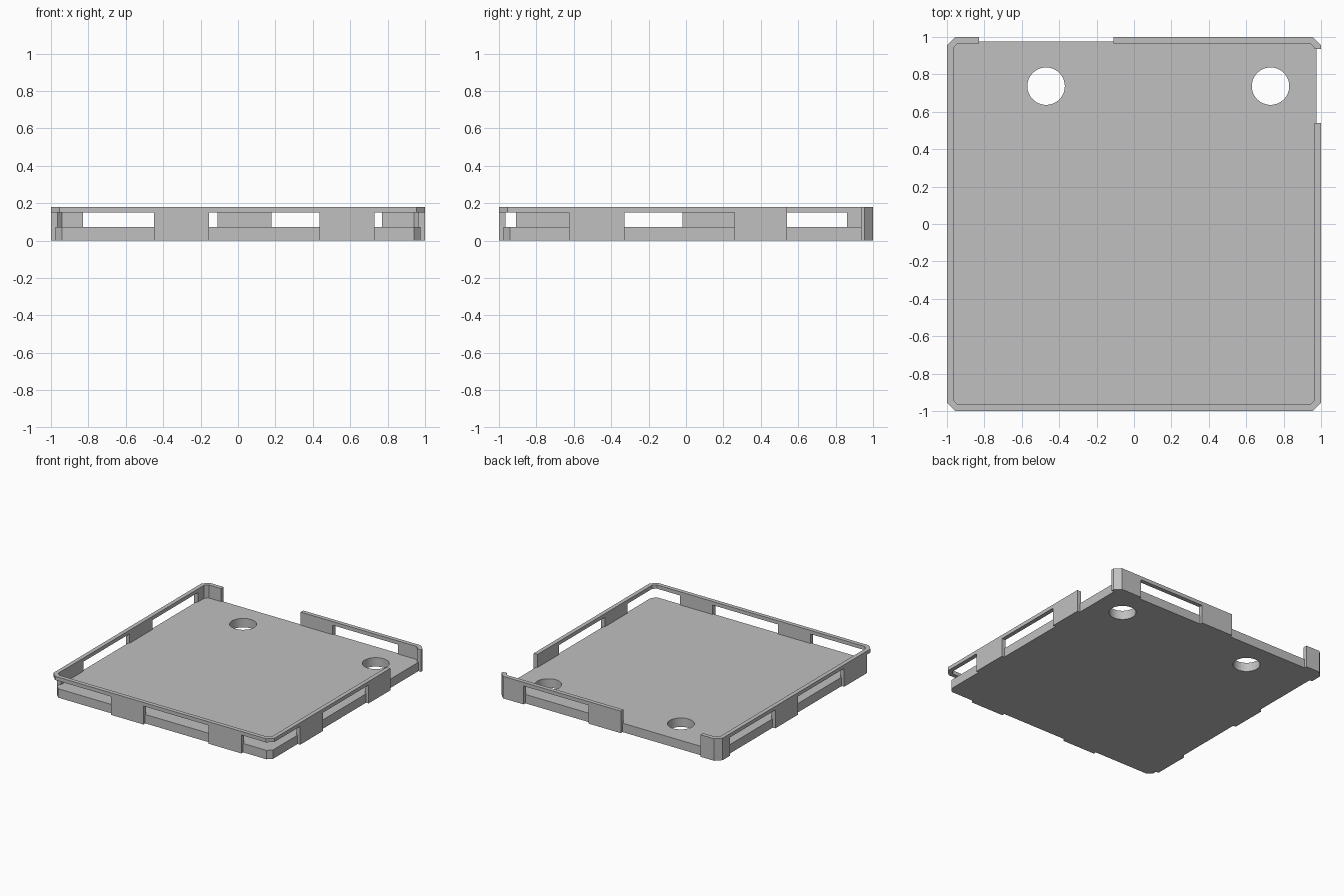
import bpy, bmesh
from mathutils import Matrix

if "Cube" in bpy.data.objects:
    bpy.data.objects.remove(bpy.data.objects["Cube"], do_unlink=True)

grey = bpy.data.materials.new("plain grey")
grey.use_nodes = True
grey.diffuse_color = (0.53, 0.53, 0.53, 1)
grey.node_tree.nodes["Principled BSDF"].inputs["Base Color"].default_value = grey.diffuse_color


def make_object(name, bm):
    bmesh.ops.recalc_face_normals(bm, faces=bm.faces[:])
    mesh = bpy.data.meshes.new(name)
    bm.to_mesh(mesh)
    bm.free()
    mesh.materials.append(grey)
    obj = bpy.data.objects.new(name, mesh)
    bpy.context.collection.objects.link(obj)
    return obj


def octagon(half, cut):
    """Square outline with chamfered corners."""
    h, k = half, half - cut
    return [(k, -h), (h, -k), (h, k), (k, h), (-k, h), (-h, k), (-h, -k), (-k, -h)]


def cut_away(obj, cutter):
    cutter.hide_render = True
    mod = obj.modifiers.new("cut", 'BOOLEAN')
    mod.operation = 'DIFFERENCE'
    mod.solver = 'EXACT'
    mod.object = cutter
    bpy.context.view_layer.objects.active = obj
    bpy.ops.object.modifier_apply(modifier=mod.name)
    bpy.data.objects.remove(cutter, do_unlink=True)


FLOOR, RIM, TOP = 0.073, 0.15, 0.18

# Floor plate with two round holes
bm = bmesh.new()
face = bm.faces.new([bm.verts.new((x, y, 0)) for x, y in octagon(0.977, 0.035)])
side = bmesh.ops.extrude_face_region(bm, geom=[face])
bmesh.ops.translate(bm, vec=(0, 0, FLOOR),
                    verts=[v for v in side["geom"] if isinstance(v, bmesh.types.BMVert)])
floor_plate = make_object("floor_plate", bm)

bm = bmesh.new()
for x in (-0.47, 0.73):
    bmesh.ops.create_cone(bm, cap_ends=True, segments=64, radius1=0.1, radius2=0.1,
                          depth=0.4, matrix=Matrix.Translation((x, 0.737, 0)))
cut_away(floor_plate, make_object("hole_cutter", bm))

# Surrounding wall as a closed ring
bm = bmesh.new()
loops = [[bm.verts.new((x, y, z)) for x, y in outline]
         for outline, z in ((octagon(1, 0.045), 0), (octagon(1, 0.045), TOP),
                            (octagon(0.966, 0.025), TOP), (octagon(0.966, 0.025), 0))]
for a, b in zip(loops, loops[1:] + loops[:1]):
    for i in range(8):
        j = (i + 1) % 8
        bm.faces.new((a[i], a[j], b[j], b[i]))
wall = make_object("rim_wall", bm)

# Openings: x range, y range, top height
openings = [
    (-1.1, -0.45, -1.1, -0.91, RIM),     # front left corner
    (-0.155, 0.435, -1.1, -0.9, RIM),    # front middle
    (0.73, 1.1, -1.1, -0.625, RIM),      # front right corner
    (0.9, 1.1, -0.33, 0.26, RIM),        # +x side
    (-1.1, -0.9, -0.615, -0.02, RIM),    # -x side
    (-1.1, -0.9, 0.275, 0.86, RIM),
    (0.18, 0.77, 0.9, 1.1, RIM),         # back
    (-0.83, -0.11, 0.9, 1.1, 0.3),       # full gap in the back
    (0.9, 1.1, 0.54, 0.935, 0.3),        # full gap in the +x side
]
bm = bmesh.new()
for x0, x1, y0, y1, z1 in openings:
    z0 = -0.1
    place = Matrix.Translation(((x0 + x1) / 2, (y0 + y1) / 2, (z0 + z1) / 2))
    bmesh.ops.create_cube(bm, size=1, matrix=place @ Matrix.Diagonal((x1 - x0, y1 - y0, z1 - z0, 1)))
cut_away(wall, make_object("opening_cutter", bm))

# Smooth hole walls, keep the edges sharp
for obj in (floor_plate, wall):
    bpy.ops.object.select_all(action='DESELECT')
    obj.select_set(True)
    bpy.context.view_layer.objects.active = obj
    bpy.ops.object.shade_smooth_by_angle(angle=0.5)
